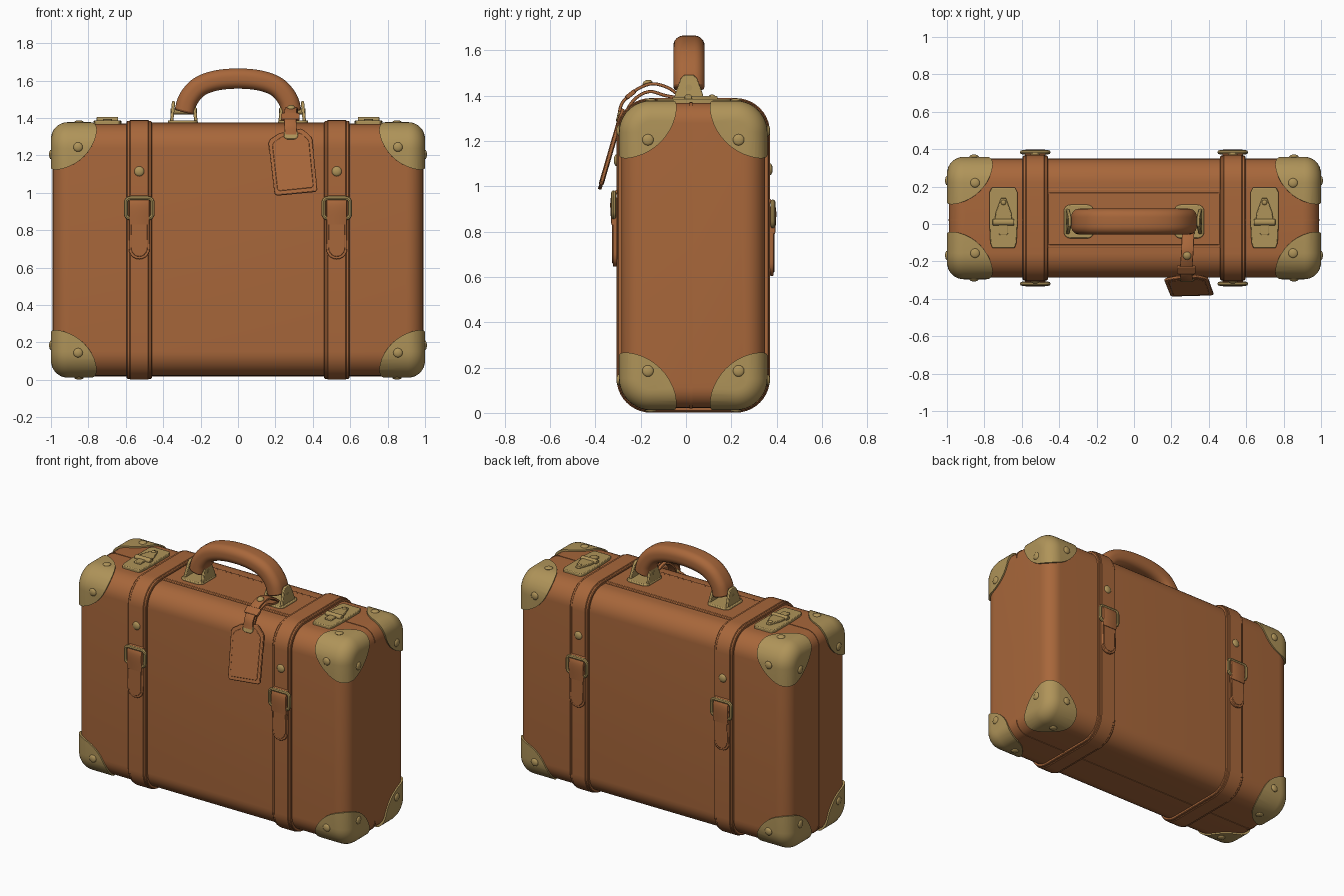
import bpy, bmesh, math
from mathutils import Vector as V, Matrix

if "Cube" in bpy.data.objects:
    bpy.data.objects.remove(bpy.data.objects["Cube"])

def material(name, col):
    m = bpy.data.materials.new(name)
    m.diffuse_color = (*col, 1)
    m.use_nodes = True
    m.node_tree.nodes["Principled BSDF"].inputs["Base Color"].default_value = m.diffuse_color
    return m

LEATHER = material("tan leather", (0.39, 0.135, 0.043))
BRASS = material("aged brass", (0.43, 0.295, 0.10))
CY, CZ, HX, HY, HZ, R = 0.032, 0.695, 0.99, 0.3175, 0.673, 0.13  # body centre, half sizes, radius

def finish(name, bm, mat, mirror=False, bev=0):
    bmesh.ops.recalc_face_normals(bm, faces=bm.faces)
    me = bpy.data.meshes.new(name)
    bm.to_mesh(me)
    bm.free()
    me.materials.append(mat)
    ob = bpy.data.objects.new(name, me)
    bpy.context.collection.objects.link(ob)
    if bev:
        b = ob.modifiers.new("bevel", 'BEVEL')
        b.width, b.segments, b.limit_method, b.angle_limit = bev, 2, 'ANGLE', math.radians(40)
    if mirror:
        ob.modifiers.new("mirror", 'MIRROR')
    return ob

def rrect(w, h, r, n=6):
    pts = []
    for k, (sx, sy) in enumerate(((1, 1), (-1, 1), (-1, -1), (1, -1))):
        for i in range(n + 1):
            a = math.pi / 2 * (k + i / n)
            pts.append((sx * (w / 2 - r) + r * math.cos(a), sy * (h / 2 - r) + r * math.sin(a)))
    return pts

def loft(name, rings, mat, loop=False, **kw):
    bm = bmesh.new()
    vs = [[bm.verts.new(p) for p in ring] for ring in rings]
    n = len(vs[0])
    for i in range(len(vs) if loop else len(vs) - 1):
        a, b = vs[i], vs[(i + 1) % len(vs)]
        for j in range(n):
            bm.faces.new((a[j], a[(j + 1) % n], b[(j + 1) % n], b[j]))
    if not loop:
        bm.faces.new(vs[0])
        bm.faces.new(vs[-1])
    return finish(name, bm, mat, **kw)

def prism(name, pts, depth, mat, o, u, v, **kw):
    o, u, v = V(o), V(u), V(v)
    n = u.cross(v).normalized() * depth / 2
    return loft(name, [[o + u * a + v * b + n * s for a, b in pts] for s in (-1, 1)], mat, **kw)

def sweep(name, path, sec, side, mat, loop=False, **kw):
    path, side, rings, m = [V(p) for p in path], V(side), [], len(path)
    for i, p in enumerate(path):
        a = path[i - 1] if loop or i else p
        b = path[(i + 1) % m] if loop or i < m - 1 else p
        nrm = (b - a).normalized().cross(side)
        rings.append([p + side * x + nrm * y for x, y in sec])
    return loft(name, rings, mat, loop, **kw)

def smooth(pts, n=6):
    P = [V(p) for p in pts]
    P = [2 * P[0] - P[1]] + P + [2 * P[-1] - P[-2]]
    out = []
    for i in range(1, len(P) - 2):
        a, b, c, d = P[i - 1:i + 3]
        for k in range(n):
            t = k / n
            out.append(0.5 * (2 * b + (c - a) * t + (2 * a - 5 * b + 4 * c - d) * t**2 + (3 * b - a - 3 * c + d) * t**3))
    return out + [P[-2]]

def dome(name, loc, normal, r, h, **kw):
    bm = bmesh.new()
    q = V(normal).to_track_quat('Z', 'Y').to_matrix().to_4x4()
    bmesh.ops.create_uvsphere(bm, u_segments=16, v_segments=10, radius=1,
                              matrix=Matrix.Translation(loc) @ q @ Matrix.Diagonal((r, r, h, 1)))
    return finish(name, bm, BRASS, **kw)

def body_ring(x, off):
    return [V((x, CY + a, CZ + b)) for a, b in rrect(2 * (HY + off), 2 * (HZ + off), R + off, 10)]

def rounded_body(name, off, mat, re=0.09):
    half = []
    for i in range(9):
        a = math.pi / 2 * i / 8
        half.append((HX + off - re + re * math.sin(a), off - re * (1 - math.cos(a))))
    return loft(name, [body_ring(-x, o) for x, o in reversed(half)] + [body_ring(x, o) for x, o in half], mat)

# Case body and centre seam welt
rounded_body("case_body", 0, LEATHER)
prism("seam_welt", rrect(2 * HX + .006, 2 * HZ + .006, 0.092, 10), 0.012, LEATHER, (0, CY - .01, CZ), (1, 0, 0), (0, 0, 1))

# Brass corner caps: slightly larger body cut by a ball at each corner
caps = rounded_body("corner_caps", 0.01, BRASS)
bm = bmesh.new()
signs = [(x, y, z) for x in (-1, 1) for y in (-1, 1) for z in (-1, 1)]
for x, y, z in signs:
    bmesh.ops.create_uvsphere(bm, u_segments=48, v_segments=24, radius=0.25,
                              matrix=Matrix.Translation((x * 1.0, CY + y * (HY + .003), CZ + z * (HZ + .003))))
cutter = finish("cap_cutter", bm, BRASS)
cutter.hide_render = True
mod = caps.modifiers.new("cut", 'BOOLEAN')
mod.operation, mod.solver, mod.object = 'INTERSECT', 'EXACT', cutter
bpy.context.view_layer.objects.active = caps
bpy.ops.object.modifier_apply(modifier="cut")
bpy.data.objects.remove(cutter)

# Corner rivets on all three faces of each cap
for x, y, z in signs:
    if x > 0:
        dome("corner_rivet_face", (.855, CY + y * (HY + .01), CZ + z * .55), (0, y, 0), .025, .012, mirror=True)
        dome("corner_rivet_end", (1.0, CY + y * .2, CZ + z * .51), (1, 0, 0), .025, .010, mirror=True)
        dome("corner_rivet_edge", (.85, CY + y * .188, CZ + z * (HZ + .01)), (0, 0, z), .025, .010, mirror=True)

# Straps around the case, with raised stitched centre
SX = 0.528
for name, w, top in (("strap", .067, .016), ("strap_centre", .052, .021)):
    sec = [(-w, -.01), (-w, top - .004), (-w + .004, top), (w - .004, top), (w, top - .004), (w, -.01)]
    loft(name, [body_ring(SX + x, o) for x, o in sec], LEATHER, loop=True, mirror=True)

circle = [(.011 * math.cos(i * math.pi / 4), .011 * math.sin(i * math.pi / 4)) for i in range(8)]
for s, zo in ((-1, 0), (1, -.04)):
    yf = CY + s * (HY + .02)
    # Buckle frame, strap tongue, keeper fold and stud
    sweep("buckle_frame", [(SX + a, yf + s * .014, .918 + zo + b) for a, b in rrect(.142, .106, .022)],
          circle, (0, 1, 0), BRASS, loop=True, mirror=True)
    tip = [(.054, .95), (-.054, .95), (-.056, .72)] + [
        (-.056 * math.cos(i * math.pi / 10), .70 - .055 * math.sin(i * math.pi / 10)) for i in range(11)] + [(.056, .72)]
    prism("strap_tongue", tip, .018, LEATHER, (SX, yf + s * .008, zo), (1, 0, 0), (0, 0, 1), bev=.004, mirror=True)
    inner = [(a * .8, .8 + (b - .8) * .91) for a, b in tip]
    prism("tongue_centre", inner, .018, LEATHER, (SX, yf + s * .011, zo), (1, 0, 0), (0, 0, 1), bev=.003, mirror=True)
    fold = smooth([(SX, yf - s * .005, .98 + zo), (SX, yf + s * .014, .96 + zo),
                   (SX, yf + s * .021, .92 + zo), (SX, yf + s * .016, .83 + zo)])
    sweep("strap_fold", fold, rrect(.108, .016, .005, 2), (1, 0, 0), LEATHER, mirror=True)
    dome("strap_stud", (SX, yf, 1.115 + zo), (0, s, 0), .027, .013, mirror=True)

# Top panel between the straps
TOP = CZ + HZ
prism("top_panel", rrect(.93, .315, .01, 2), .012, LEATHER, (0, .028, TOP), (1, 0, 0), (0, 1, 0), bev=.003)
prism("top_panel_centre", rrect(.92, .28, .01, 2), .012, LEATHER, (0, .028, TOP + .002), (1, 0, 0), (0, 1, 0), bev=.003)

# Handle grip
HYC = .013
pts = [(-.287, 1.43), (-.266, 1.50), (-.21, 1.565), (-.12, 1.60), (0, 1.611)]
pts += [(-x, z) for x, z in reversed(pts[:-1])]
sweep("handle_grip", smooth([(x, HYC, z) for x, z in pts]), rrect(.138, .108, .045), (0, 1, 0), LEATHER, bev=.012)

# Handle brackets: base, cheek plates and pin
prism("bracket_base", rrect(.16, .18, .035), .024, BRASS, (.295, HYC, TOP + .008), (1, 0, 0), (0, 1, 0), bev=.006, mirror=True)
cheek = [(-.068, 1.38), (.068, 1.38), (.06, 1.41), (.036, 1.475), (.022, 1.49), (-.022, 1.49), (-.036, 1.475), (-.06, 1.41)]
for x, lean in ((.355, -.1), (.225, .1)):
    prism("bracket_cheek", [(a, b - 1.38) for a, b in cheek], .018, BRASS, (x, HYC, 1.38), (0, 1, 0), (lean, 0, 1), bev=.004, mirror=True)
prism("bracket_pin", rrect(.03, .03, .0149, 3), .14, BRASS, (.29, HYC, 1.435), (0, 1, 0), (0, 0, 1), mirror=True)

# Lock plates with hasp and barrel
lock = [(-.06, -.128), (.06, -.128), (.07, -.10), (.075, .0), (.075, .17), (.062, .196), (-.062, .196), (-.075, .17), (-.075, 0), (-.07, -.10)]
prism("lock_plate", lock, .026, BRASS, (.698, 0, TOP + .005), (1, 0, 0), (0, 1, 0), bev=.005, mirror=True)
hasp = [(-.046, .02), (.046, .02), (.042, .06), (.02, .12), (.012, .14), (-.012, .14), (-.02, .12), (-.042, .06)]
prism("lock_hasp", hasp, .016, BRASS, (.698, 0, TOP + .022), (1, 0, 0), (0, 1, 0), bev=.004, mirror=True)
prism("lock_barrel", rrect(.034, .03, .014, 4), .115, BRASS, (.698, .01, TOP + .023), (0, 1, 0), (0, 0, 1), bev=.003, mirror=True)
prism("lock_catch", rrect(.05, .06, .012), .014, BRASS, (.698, -.03, TOP + .02), (1, 0, 0), (0, 1, 0), bev=.003, mirror=True)
dome("lock_button", (.698, .115, TOP + .028), (0, 0, 1), .014, .009, mirror=True)

# Luggage tag hanging in front, with rim, eyelet and strap
tag = [(.163, 1.265), (.172, 1.285), (.222, 1.318), (.335, 1.342), (.352, 1.335), (.39, 1.30), (.397, 1.285),
       (.424, 1.02), (.415, 1.006), (.21, .986), (.195, .995)]
lean = (0, .29, 1)
prism("luggage_tag", tag, .016, LEATHER, (0, -.667, 0), (1, 0, 0), lean, bev=.004)
prism("tag_centre", [(.292 + (a - .292) * .84, 1.155 + (b - 1.155) * .87) for a, b in tag], .022, LEATHER,
      (0, -.667, 0), (1, 0, 0), lean, bev=.003)
prism("tag_eyelet", rrect(.076, .05, .022), .032, BRASS, (.283, -.667 + .29 * 1.308, 1.308), (1, 0, 0), lean, bev=.004)
upper = [(.29, -.03, 1.40), (.288, -.08, 1.435), (.285, -.15, 1.452), (.28, -.22, 1.425), (.28, -.28, 1.37), (.283, -.297, 1.31)]
lower = [(.29, -.03, 1.39), (.288, -.09, 1.40), (.285, -.16, 1.418), (.28, -.22, 1.39), (.28, -.258, 1.34), (.283, -.27, 1.30)]
for name, path, w in (("tag_strap_upper", upper, .066), ("tag_strap_lower", lower, .056)):
    sweep(name, smooth(path), rrect(w, .014, .005, 2), (1, 0, 0), LEATHER)
prism("tag_keeper", rrect(.1, .05, .01, 3), .02, LEATHER, (.28, -.245, 1.405), (1, 0, 0), (0, .78, .62), bev=.004)
dome("tag_stud", (.284, -.17, 1.455), (0, -.3, 1), .022, .014)

# Smooth shading with sharp creases kept
bpy.ops.object.select_all(action='DESELECT')
for ob in bpy.context.scene.objects:
    ob.select_set(True)
    bpy.context.view_layer.objects.active = ob
bpy.ops.object.shade_smooth_by_angle(angle=math.radians(35))
